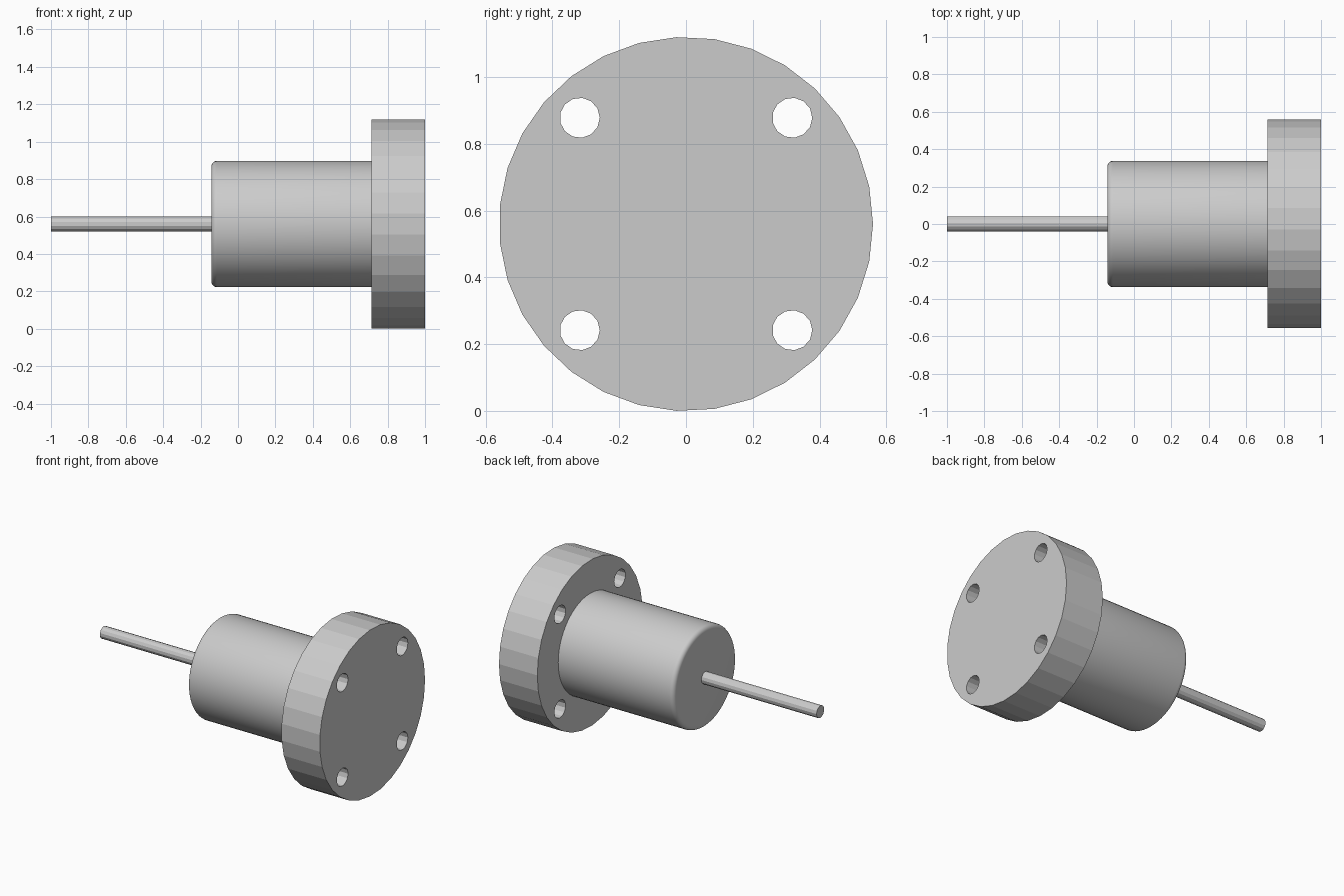
import bpy, bmesh
from math import sin, cos, pi, radians

if "Cube" in bpy.data.objects:
    bpy.data.objects.remove(bpy.data.objects["Cube"])

CZ = 0.56  # height of the shared axis


def revolve(name, profile, sides, y=0.0, z=CZ, smooth=False):
    """Spin (x, radius) points around an x-parallel axis and cap both ends."""
    bm = bmesh.new()
    rings = [[bm.verts.new((x, y + r * cos(2 * pi * i / sides), z + r * sin(2 * pi * i / sides)))
              for i in range(sides)] for x, r in profile]
    for a, b in zip(rings, rings[1:]):
        for i in range(sides):
            j = (i + 1) % sides
            bm.faces.new((a[i], a[j], b[j], b[i]))
    bm.faces.new(rings[0])
    bm.faces.new(rings[-1])
    bmesh.ops.recalc_face_normals(bm, faces=bm.faces)
    mesh = bpy.data.meshes.new(name)
    bm.to_mesh(mesh)
    bm.free()
    obj = bpy.data.objects.new(name, mesh)
    bpy.context.collection.objects.link(obj)
    bpy.context.view_layer.objects.active = obj
    bpy.ops.object.select_all(action='DESELECT')
    obj.select_set(True)
    if smooth:
        bpy.ops.object.shade_smooth_by_angle(angle=radians(30))
    return obj


# Faceted mounting flange
flange = revolve("flange", [(0.715, 0.56), (1.0, 0.56)], 31)

# Four bolt holes through the flange
for sy in (-1, 1):
    for sz in (-1, 1):
        cutter = revolve("bolt_hole_cutter", [(0.6, 0.06), (1.1, 0.06)], 13,
                         sy * 0.318, CZ + sz * 0.318)
        cutter.hide_render = True
        mod = flange.modifiers.new("bolt_hole", 'BOOLEAN')
        mod.operation = 'DIFFERENCE'
        mod.solver = 'EXACT'
        mod.object = cutter
        bpy.context.view_layer.objects.active = flange
        bpy.ops.object.modifier_apply(modifier=mod.name)
        bpy.data.objects.remove(cutter, do_unlink=True)

# Cylindrical body with a rounded rear rim
R, F, X0 = 0.337, 0.03, -0.143
rim = [(X0 + F - F * cos(t * pi / 10), R - F + F * sin(t * pi / 10)) for t in range(6)]
revolve("body", rim + [(0.715, R)], 64, smooth=True)

# Thin faceted shaft
revolve("shaft", [(-1.0, 0.041), (X0, 0.041)], 13)
